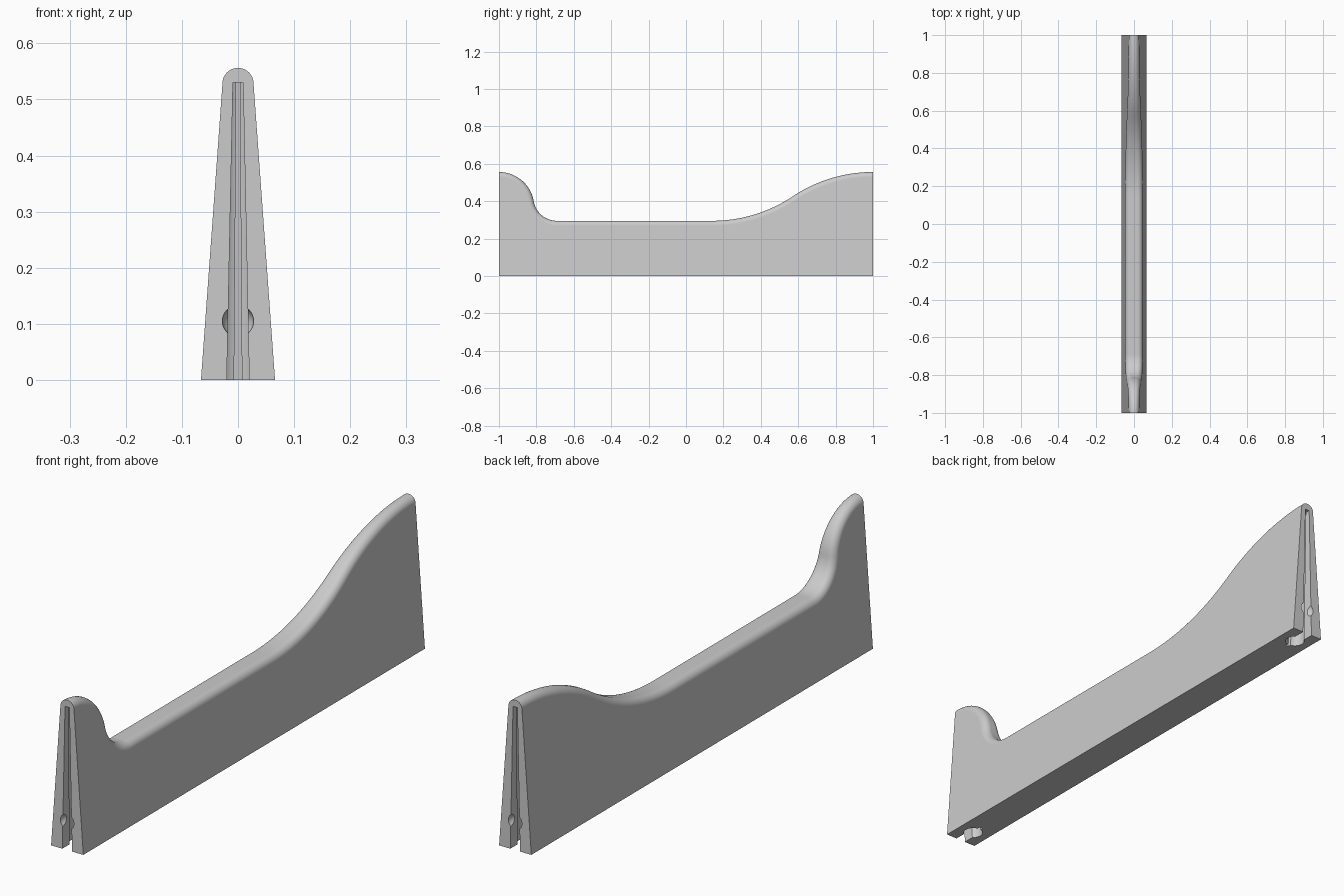
import bpy
import bmesh
from math import sin, cos, asin, pi, atan

if "Cube" in bpy.data.objects:
    bpy.data.objects.remove(bpy.data.objects["Cube"], do_unlink=True)

grey = bpy.data.materials.new("plain grey")
grey.use_nodes = True
grey.diffuse_color = (0.6, 0.6, 0.6, 1)
grey.node_tree.nodes["Principled BSDF"].inputs["Base Color"].default_value = (0.6, 0.6, 0.6, 1)

LOW, HIGH, ROUND = 0.295, 0.556, 0.027
SLOT_TOP, SLOT_SHRINK = 0.53, 0.55


def make_object(name, bm):
    bmesh.ops.recalc_face_normals(bm, faces=bm.faces)
    mesh = bpy.data.meshes.new(name)
    bm.to_mesh(mesh)
    bm.free()
    mesh.materials.append(grey)
    obj = bpy.data.objects.new(name, mesh)
    bpy.context.collection.objects.link(obj)
    return obj


def loft(name, loops):
    """Skin closed loops of equal length and cap both ends."""
    bm = bmesh.new()
    rings = [[bm.verts.new(p) for p in loop] for loop in loops]
    for a, b in zip(rings, rings[1:]):
        for i in range(len(a)):
            j = (i + 1) % len(a)
            bm.faces.new((a[i], a[j], b[j], b[i]))
    bm.faces.new(rings[0])
    bm.faces.new(rings[-1])
    return make_object(name, bm)


def s_curve(y_high, y_low, share, steps=20):
    """Two tangent arcs from a crest to the low run: (point, outward normal)."""
    span, drop = abs(y_low - y_high), HIGH - LOW
    side = 1 if y_low > y_high else -1
    angle = 2 * atan(drop / span)
    total = span / sin(angle)
    r1 = total * share
    r2 = total - r1
    out = []
    for i in range(steps + 1):
        a = angle * i / steps
        out.append((y_high + side * r1 * sin(a), HIGH - r1 * (1 - cos(a)), side * sin(a), cos(a)))
    for i in range(steps - 1, -1, -1):
        a = angle * i / steps
        out.append((y_low - side * r2 * sin(a), LOW + r2 * (1 - cos(a)), side * sin(a), cos(a)))
    return out


def half_width(z):
    return 0.066 - 0.0725 * z


# Tapered wall with a rounded, wavy top edge
profile = s_curve(-1, -0.69, 0.6) + s_curve(1, 0.14, 0.5)[::-1]
sections = []
for y, z, ny, nz in profile:
    y_in, z_in = y - ny * ROUND, z - nz * ROUND
    core = half_width(z_in) - ROUND
    half = [(half_width(0), y_in, 0)]
    for k in range(9):
        t = pi / 2 * k / 8
        half.append((core + ROUND * cos(t), y_in + ny * ROUND * sin(t), z_in + nz * ROUND * sin(t)))
    sections.append(half + [(-px, py, pz) for px, py, pz in reversed(half)])
wall = loft("divider_wall", sections)

# Plan of the keyhole slot: mouth, round pocket, thin slit (x, depth)
MOUTH, POCKET, SLIT, CENTRE = 0.02, 0.035, 0.007, 0.072
start, stop = pi - asin(MOUTH / POCKET), asin(SLIT / POCKET)
half_plan = [(MOUTH, -0.03)]
for k in range(17):
    a = start + (stop - start) * k / 16
    half_plan.append((POCKET * sin(a), CENTRE + POCKET * cos(a)))
half_plan.append((SLIT, 0.12))
plan = half_plan + [(-x, d) for x, d in reversed(half_plan)]

# Cut a tapering slot and a round catch recess into each end
cutters = []
for end, side in (("front", -1), ("back", 1)):
    loops = []
    for z in (-0.02, SLOT_TOP):
        s = 1 - SLOT_SHRINK * z / SLOT_TOP
        loops.append([(x * s, side * (1 - d * s), z) for x, d in plan])
    cutters.append(loft(end + "_slot_cutter", loops))
    bm = bmesh.new()
    bmesh.ops.create_uvsphere(bm, u_segments=32, v_segments=16, radius=0.028)
    bmesh.ops.translate(bm, verts=bm.verts, vec=(0, side, 0.105))
    cutters.append(make_object(end + "_catch_cutter", bm))

bpy.ops.object.select_all(action='DESELECT')
bpy.context.view_layer.objects.active = wall
wall.select_set(True)
for cutter in cutters:
    cutter.hide_render = True
    mod = wall.modifiers.new(cutter.name, 'BOOLEAN')
    mod.operation = 'DIFFERENCE'
    mod.solver = 'EXACT'
    mod.object = cutter
    bpy.ops.object.modifier_apply(modifier=mod.name)
for cutter in cutters:
    bpy.data.objects.remove(cutter, do_unlink=True)

# Smooth the rounded edge, keep the flat sides flat
bpy.ops.object.shade_smooth_by_angle(angle=pi / 6)
weighted = wall.modifiers.new("flat_sides", 'WEIGHTED_NORMAL')
weighted.keep_sharp = True
